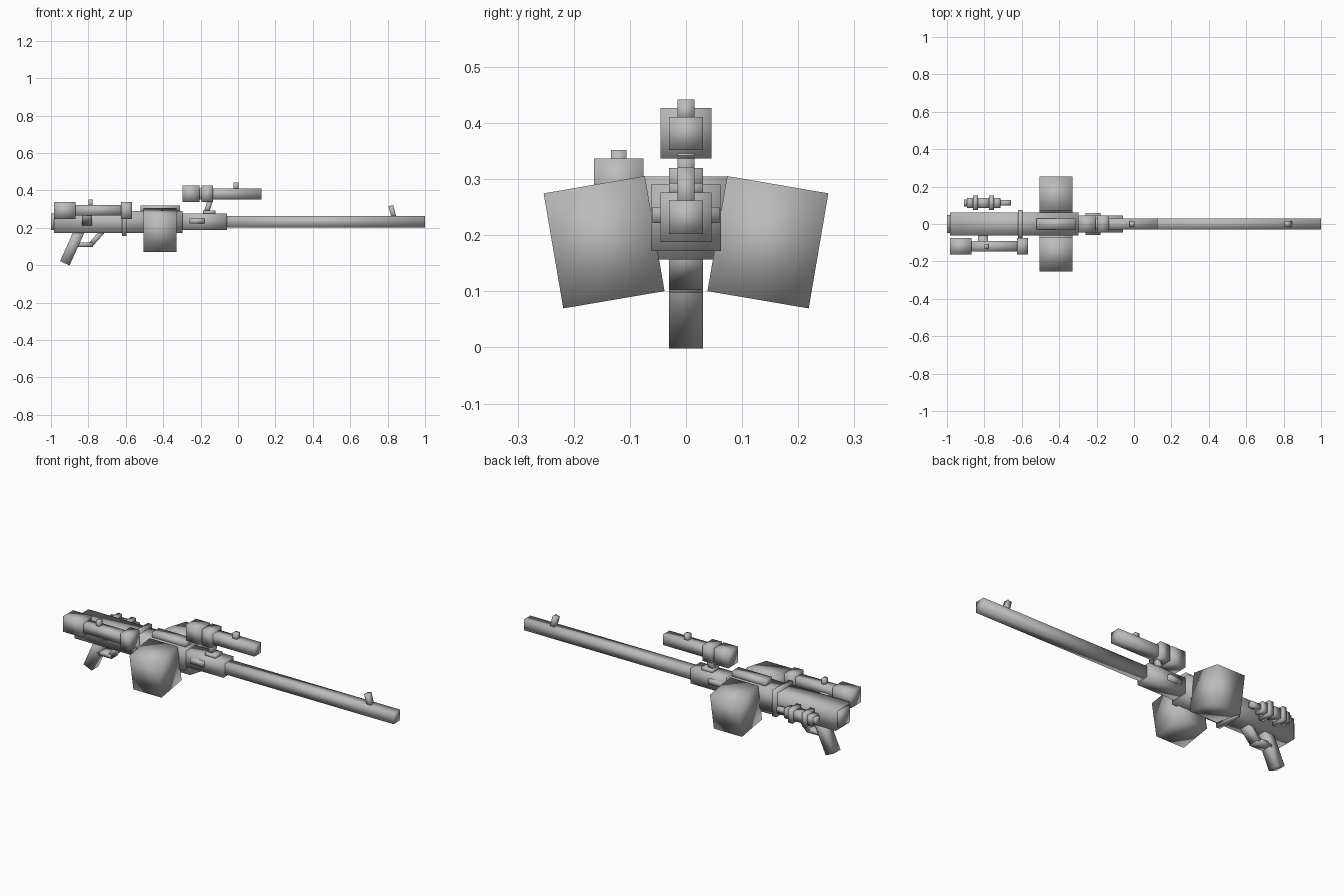
import bpy
import math
from mathutils import Vector, Matrix

cube = bpy.data.objects.get("Cube")
if cube:
    bpy.data.objects.remove(cube, do_unlink=True)

grey = bpy.data.materials.new("gunmetal grey")
grey.use_nodes = True
colour = (0.5, 0.5, 0.5, 1)
grey.diffuse_color = colour
grey.node_tree.nodes["Principled BSDF"].inputs["Base Color"].default_value = colour


def block(name, centre, size, axis="X", degrees=0):
    """Smooth-shaded box, optionally turned about one axis."""
    bpy.ops.mesh.primitive_cube_add(size=1)
    ob = bpy.context.object
    ob.name = name
    ob.data.transform(Matrix.Diagonal((*size, 1)))
    ob.data.transform(Matrix.Rotation(math.radians(degrees), 4, axis))
    ob.location = centre
    ob.data.materials.append(grey)
    ob.data.shade_smooth()
    return ob


def span(name, x, z, half_width, y=0):
    """Box between two x and two z limits, centred on y."""
    centre = ((x[0] + x[1]) / 2, y, (z[0] + z[1]) / 2)
    return block(name, centre, (x[1] - x[0], 2 * half_width, z[1] - z[0]))


def bar(name, start, end, thickness, width):
    """Slanted bar in the x-z plane from start to end."""
    a, b = Vector((start[0], 0, start[1])), Vector((end[0], 0, end[1]))
    d = b - a
    return block(name, (a + b) / 2, (thickness, width, d.length), "Y",
                 math.degrees(math.atan2(d.x, d.z)))


# Barrel, receiver and housing
span("barrel", (-0.1, 1.0), (0.202, 0.262), 0.03)
span("barrel_housing", (-0.31, -0.06), (0.188, 0.276), 0.045)
span("housing_lugs", (-0.26, -0.18), (0.222, 0.25), 0.06)
span("receiver", (-0.985, -0.297), (0.172, 0.29), 0.062)
span("butt_cap", (-1.0, -0.97), (0.188, 0.276), 0.047)
span("receiver_ring", (-0.62, -0.595), (0.157, 0.305), 0.075)
span("top_rail", (-0.52, -0.31), (0.28, 0.32), 0.03)
bar("front_sight", (0.835, 0.25), (0.817, 0.318), 0.026, 0.03)

# Magazines hanging out on both sides
for side, label in ((-1, "right"), (1, "left")):
    block(label + "_magazine", (-0.417, side * 0.146, 0.1875),
          (0.177, 0.183, 0.208), "X", -side * 9.7)

# Upper scope and its mount
span("scope_tube", (-0.28, 0.125), (0.352, 0.411), 0.03)
span("scope_eyepiece", (-0.297, -0.207), (0.337, 0.427), 0.045)
span("scope_collar", (-0.195, -0.135), (0.337, 0.427), 0.045)
span("scope_knob", (-0.024, 0.003), (0.4, 0.442), 0.015)
span("scope_mount_base", (-0.187, -0.12), (0.27, 0.293), 0.03)
bar("scope_mount_neck", (-0.17, 0.28), (-0.147, 0.35), 0.028, 0.03)

# Scope on the right side, with a sloping strut to the receiver
span("side_scope_tube", (-0.9, -0.6), (0.266, 0.321), 0.028, -0.12)
span("side_scope_front", (-0.625, -0.568), (0.248, 0.337), 0.044, -0.12)
span("side_scope_rear", (-0.985, -0.868), (0.248, 0.337), 0.044, -0.12)
span("side_scope_knob", (-0.8, -0.778), (0.31, 0.352), 0.014, -0.12)
block("side_scope_strut", (-0.807, -0.08, 0.25), (0.055, 0.1, 0.035), "X", -40)

# Stepped cylinder assembly on the left side
steps = (("end_cap", -0.91, -0.89, 0.019), ("rear_body", -0.893, -0.86, 0.027),
         ("rear_flange", -0.862, -0.835, 0.039), ("middle_body", -0.837, -0.774, 0.027),
         ("front_flange", -0.776, -0.748, 0.039), ("front_body", -0.75, -0.715, 0.027),
         ("nozzle", -0.717, -0.658, 0.014))
for label, x0, x1, r in steps:
    span("side_unit_" + label, (x0, x1), (0.23 - r, 0.23 + r), r, 0.113)

# Grip, trigger and guard
bar("grip", (-0.84, 0.2), (-0.926, 0.01), 0.056, 0.06)
bar("trigger", (-0.835, 0.18), (-0.85, 0.135), 0.016, 0.02)
bar("guard_lower", (-0.87, 0.11), (-0.775, 0.11), 0.024, 0.06)
bar("guard_front", (-0.79, 0.107), (-0.725, 0.18), 0.027, 0.06)
